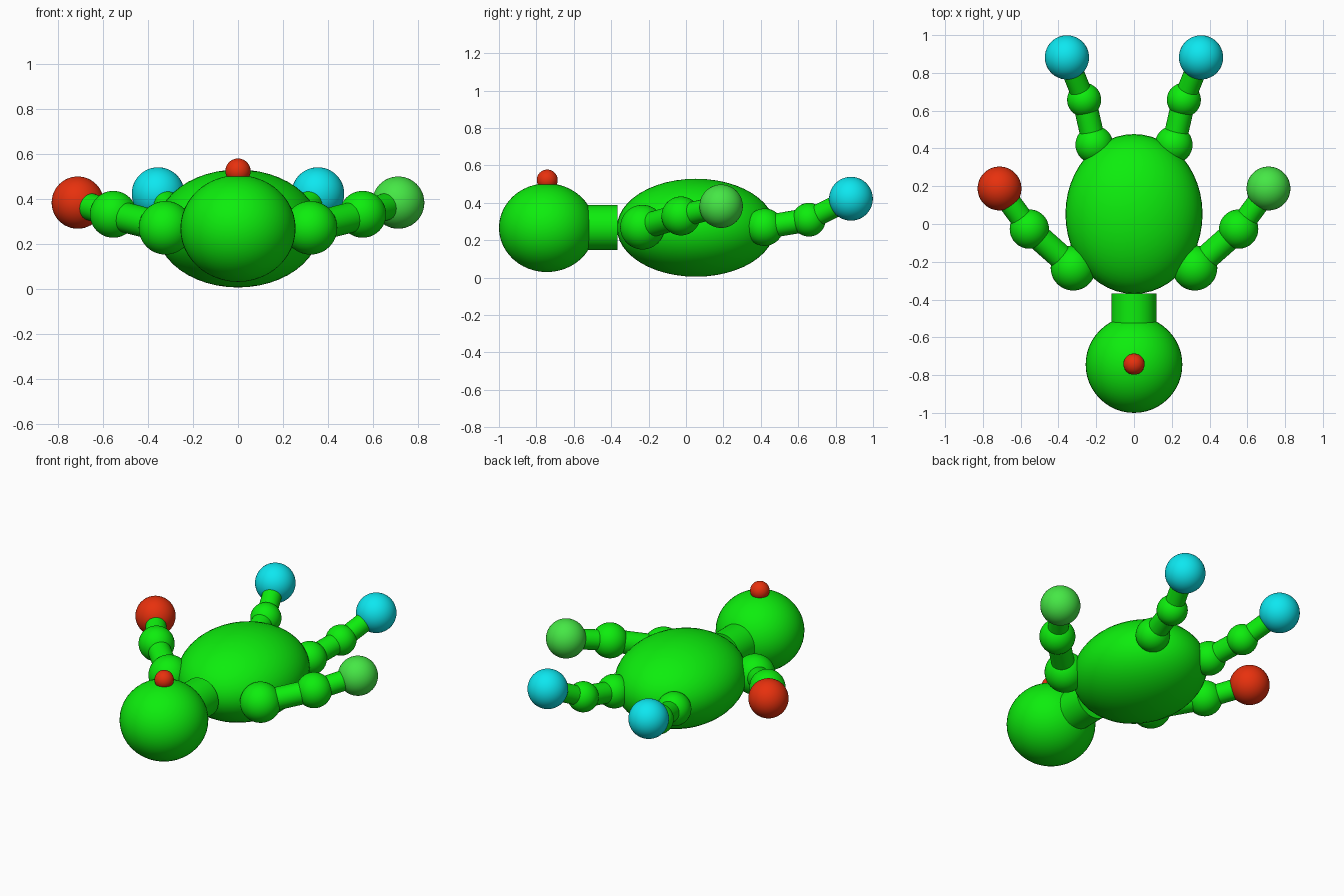
import bpy
from mathutils import Vector

if "Cube" in bpy.data.objects:
    bpy.data.objects.remove(bpy.data.objects["Cube"])


def material(name, rgb):
    m = bpy.data.materials.new(name)
    m.diffuse_color = (*rgb, 1)
    m.use_nodes = True
    m.node_tree.nodes["Principled BSDF"].inputs["Base Color"].default_value = m.diffuse_color
    return m


GREEN = material("green", (0.004, 0.85, 0.004))
LIGHT = material("light_green", (0.06, 0.8, 0.06))
RED = material("red", (0.8, 0.03, 0.004))
CYAN = material("cyan", (0.004, 0.8, 0.87))


def finish(name, mat):
    ob = bpy.context.object
    ob.name = name
    ob.data.materials.append(mat)
    bpy.ops.object.shade_smooth_by_angle()
    return ob


def ball(name, loc, size, mat):
    bpy.ops.mesh.primitive_uv_sphere_add(segments=48, ring_count=24, location=loc)
    bpy.context.object.scale = size if isinstance(size, tuple) else (size,) * 3
    bpy.ops.object.transform_apply(location=False, rotation=False)
    return finish(name, mat)


def rod(name, a, b, r, mat):
    a, b = Vector(a), Vector(b)
    bpy.ops.mesh.primitive_cylinder_add(vertices=48, radius=r, depth=(b - a).length,
                                        location=(a + b) / 2)
    bpy.context.object.rotation_euler = (b - a).to_track_quat('Z', 'Y').to_euler()
    return finish(name, mat)


# Torso, neck, head and top knob
ball("body", (0, 0.053, 0.267), (0.363, 0.423, 0.262), GREEN)
rod("neck", (0, -0.70, 0.268), (0, -0.367, 0.268), 0.12, GREEN)
ball("head", (0, -0.744, 0.267), (0.256, 0.256, 0.237), GREEN)
ball("head_knob", (0, -0.742, 0.522), 0.056, RED)

# Limbs: base, middle joint, tip, each with its radius
limbs = {
    "arm": [((0.322, -0.233, 0.27), 0.119), ((0.554, -0.027, 0.33), 0.104),
            ((0.712, 0.188, 0.382), 0.116)],
    "leg": [((0.21, 0.42, 0.27), 0.1), ((0.264, 0.657, 0.31), 0.09),
            ((0.355, 0.882, 0.422), 0.117)],
}
rod_radii = {"arm": (0.067, 0.06), "leg": (0.063, 0.057)}

for side, s in (("right", 1), ("left", -1)):
    for limb, joints in limbs.items():
        pts = [(s * p[0], p[1], p[2]) for p, _ in joints]
        tip = CYAN if limb == "leg" else (LIGHT if s > 0 else RED)
        for part, p, (_, r), mat in zip(("base", "joint", "tip"), pts, joints,
                                        (GREEN, GREEN, tip)):
            ball(f"{side}_{limb}_{part}", p, r, mat)
        for i, part in enumerate(("upper", "lower")):
            rod(f"{side}_{limb}_{part}", pts[i], pts[i + 1], rod_radii[limb][i], GREEN)
